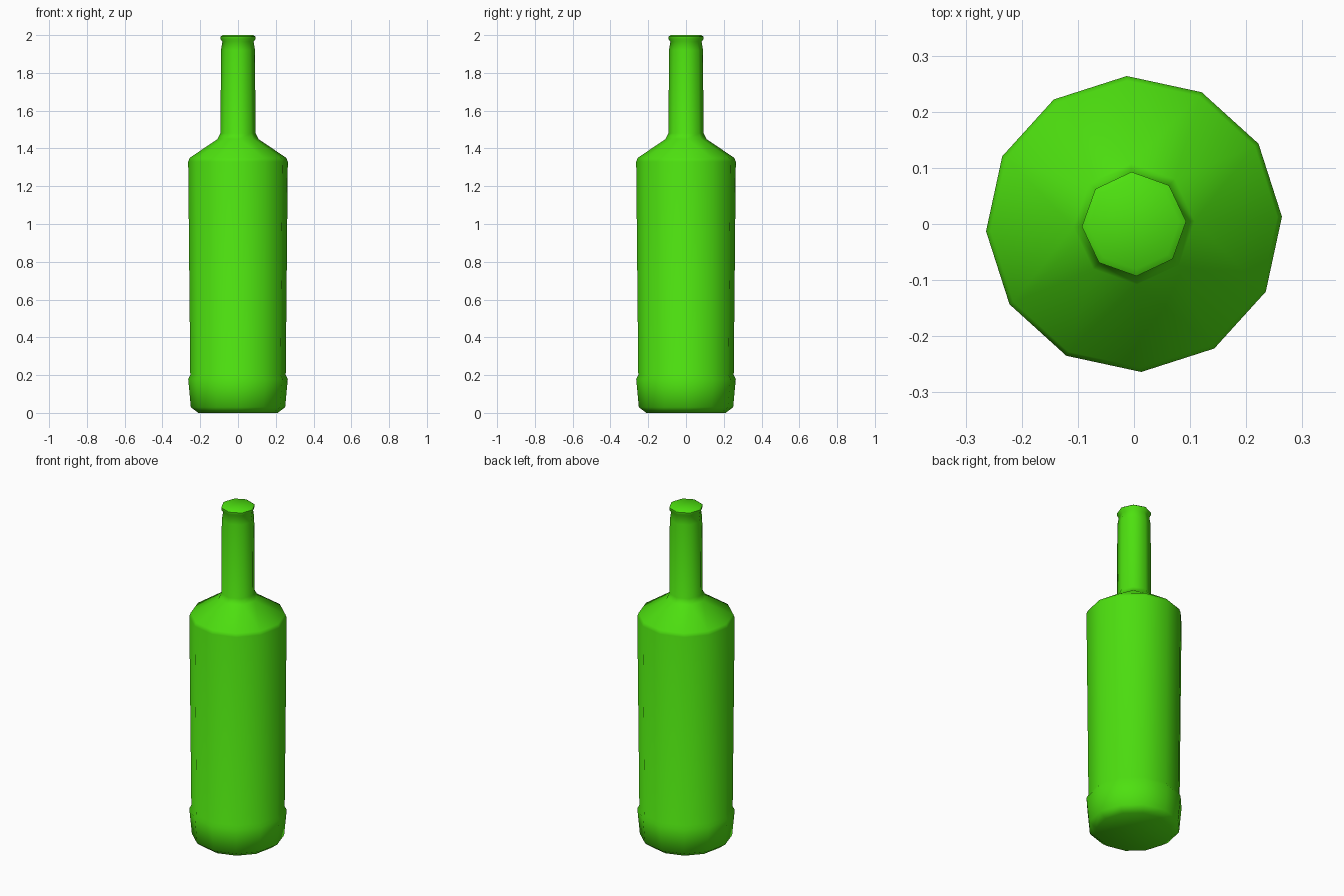
import bpy, bmesh, math

if "Cube" in bpy.data.objects:
    bpy.data.objects.remove(bpy.data.objects["Cube"])

green = bpy.data.materials.new("bottle_green")
green.diffuse_color = (0.075, 0.75, 0.005, 1)
green.use_nodes = True
green.node_tree.nodes["Principled BSDF"].inputs["Base Color"].default_value = green.diffuse_color

# (radius, height) profiles: twelve-sided body, eight-sided neck
BODY = [(0.21, 0), (0.25, 0.03), (0.264, 0.18), (0.253, 0.2),
        (0.264, 1.33), (0.256, 1.35)]
NECK = [(0.108, 1.45), (0.093, 1.48), (0.09, 1.92), (0.083, 1.965),
        (0.093, 1.98), (0.093, 1.992), (0.081, 2.0)]
TWIST = math.radians(2.8)

bm = bmesh.new()


def ring(r, z, sides):
    vs = [bm.verts.new((r * math.cos(TWIST + math.tau * i / sides),
                        r * math.sin(TWIST + math.tau * i / sides), z))
          for i in range(sides)]
    es = [bm.edges.new((vs[i], vs[(i + 1) % sides])) for i in range(sides)]
    return vs, es


rings = [ring(r, z, 12) for r, z in BODY] + [ring(r, z, 8) for r, z in NECK]
for (va, ea), (vb, eb) in zip(rings, rings[1:]):
    n = len(va)
    if n == len(vb):
        for i in range(n):
            j = (i + 1) % n
            bm.faces.new((va[i], va[j], vb[j], vb[i]))
    else:
        # shoulder joins twelve sides to eight
        bmesh.ops.bridge_loops(bm, edges=ea + eb)

# base and mouth caps
bm.faces.new(rings[0][0][::-1])
bm.faces.new(rings[-1][0])
bmesh.ops.recalc_face_normals(bm, faces=bm.faces)

mesh = bpy.data.meshes.new("bottle")
bm.to_mesh(mesh)
bm.free()
mesh.materials.append(green)
bottle = bpy.data.objects.new("bottle", mesh)
bpy.context.collection.objects.link(bottle)
bpy.context.view_layer.objects.active = bottle
bottle.select_set(True)
bpy.ops.object.shade_smooth_by_angle(angle=math.radians(50))
